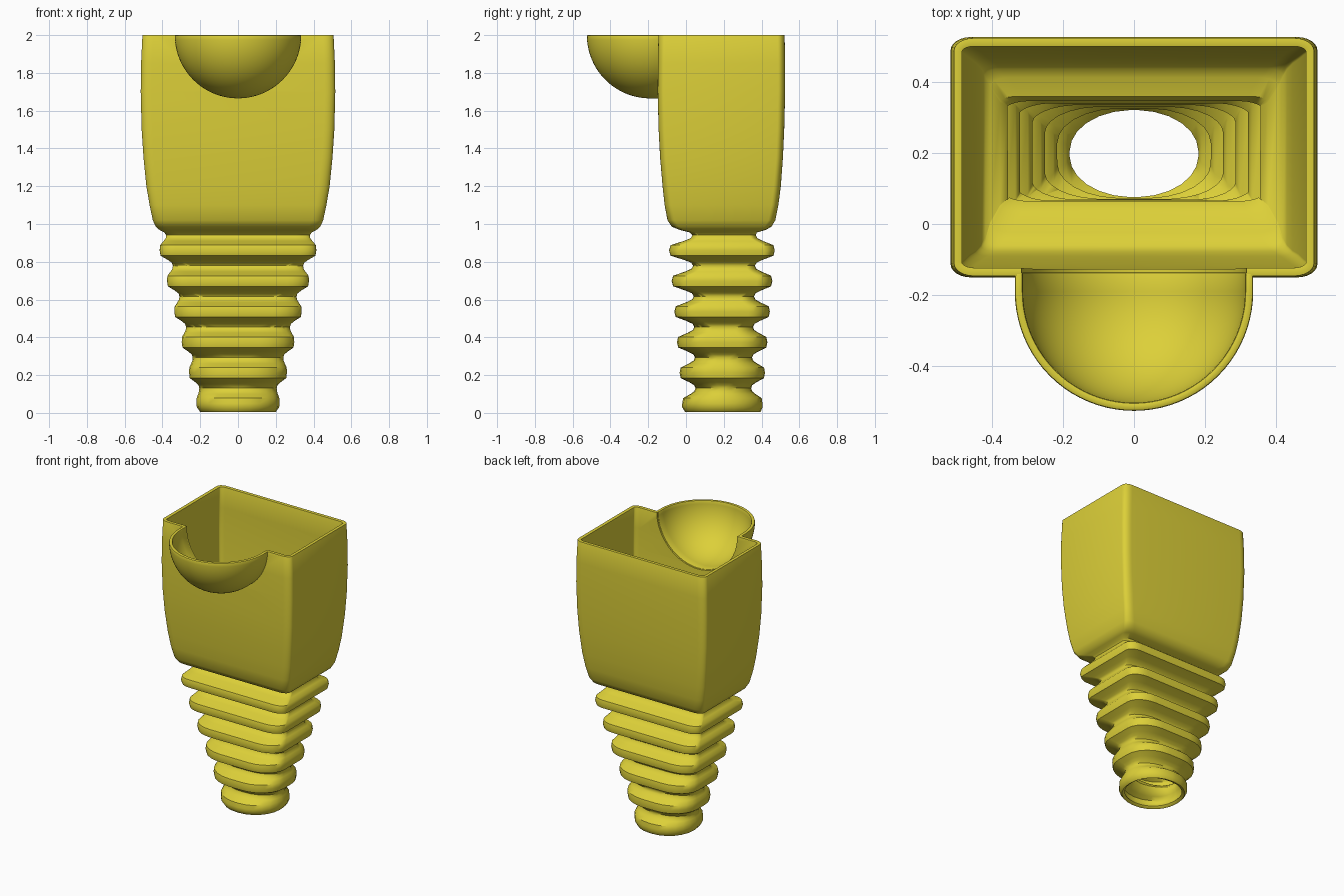
import bpy, bmesh, math

if "Cube" in bpy.data.objects:
    bpy.data.objects.remove(bpy.data.objects["Cube"])

mat = bpy.data.materials.new("yellow_rubber")
mat.diffuse_color = (0.72, 0.63, 0.04, 1)
mat.use_nodes = True
mat.node_tree.nodes["Principled BSDF"].inputs["Base Color"].default_value = mat.diffuse_color


def loft(name, rings, closed):
    """Skin a list of equally long point rings, bottom to top."""
    bm = bmesh.new()
    vs = [[bm.verts.new(p) for p in ring] for ring in rings]
    n = len(rings[0])
    for a, b in zip(vs, vs[1:]):
        for j in range(n if closed else n - 1):
            k = (j + 1) % n
            bm.faces.new((a[j], a[k], b[k], b[j]))
    bmesh.ops.remove_doubles(bm, verts=bm.verts, dist=1e-5)
    me = bpy.data.meshes.new(name)
    bm.to_mesh(me)
    bm.free()
    ob = bpy.data.objects.new(name, me)
    bpy.context.collection.objects.link(ob)
    me.materials.append(mat)
    return ob


def section(z, hx, y0, y1, f, seg=6):
    """Rounded rectangle; f is the rounded fraction of each half side."""
    cy, hy = (y0 + y1) / 2, (y1 - y0) / 2
    pts = []
    for q, (sx, sy) in enumerate([(1, 1), (-1, 1), (-1, -1), (1, -1)]):
        for i in range(seg + 1):
            a = math.pi / 2 * (q + i / seg)
            pts.append((hx * (sx * (1 - f) + f * math.cos(a)),
                        cy + hy * (sy * (1 - f) + f * math.sin(a)), z))
    return pts


def finish(ob, thickness, cutter=None):
    """Give the sheet a wall, round its rims, cut it and smooth it."""
    bpy.ops.object.select_all(action='DESELECT')
    bpy.context.view_layer.objects.active = ob
    ob.select_set(True)
    s = ob.modifiers.new("wall", 'SOLIDIFY')
    s.thickness, s.offset, s.use_even_offset = thickness, -1, True
    b = ob.modifiers.new("rim", 'BEVEL')
    b.width, b.segments = 0.007, 2
    b.limit_method, b.angle_limit = 'ANGLE', math.radians(75)
    if cutter:
        c = ob.modifiers.new("cut", 'BOOLEAN')
        c.operation, c.object, c.solver = 'DIFFERENCE', cutter, 'FLOAT'
    for m in list(ob.modifiers):
        bpy.ops.object.modifier_apply(modifier=m.name)
    bpy.ops.object.shade_smooth_by_angle(angle=math.radians(42))


# Ribbed sleeve: six ribs that widen and get squarer upwards
rings = [section(0.005, 0.20, -0.005, 0.395, 0.95),
         section(0.03, 0.218, -0.02, 0.405, 0.95)]
rounding = [0.95, 0.8, 0.62, 0.45, 0.3, 0.2]
for i in range(6):
    z, f = 0.05 + 0.162 * i, rounding[i]
    rib = (0.22 + 0.039 * i, -0.02 - 0.014 * i, 0.405 + 0.013 * i)
    up = (0.205 + 0.035 * i, 0.05 - 0.003 * i, 0.345 + 0.005 * i)
    low = (0.205 + 0.035 * (i - 1), 0.05 - 0.003 * (i - 1), 0.345 + 0.005 * (i - 1))
    for dz, t in [(-0.065, 0.08), (-0.05, 0.38), (-0.028, 0.93), (0, 1),
                  (0.028, 0.93), (0.05, 0.38), (0.065, 0.08), (0.081, 0)]:
        if i == 0 and dz < 0:
            continue
        base = low if dz < 0 else up
        rings.append(section(z + dz, *[b + (r - b) * t for b, r in zip(base, rib)], f))

# Plug housing above the ribs
for s in [(0.955, 0.39, 0.02, 0.375, 0.18), (0.968, 0.415, -0.03, 0.42, 0.16),
          (0.985, 0.435, -0.075, 0.452, 0.14), (1.02, 0.451, -0.098, 0.473, 0.13),
          (1.1, 0.468, -0.113, 0.489, 0.12), (1.2, 0.485, -0.124, 0.502, 0.12),
          (1.35, 0.500, -0.137, 0.513, 0.11), (1.5, 0.510, -0.145, 0.520, 0.11),
          (1.7, 0.515, -0.150, 0.525, 0.11), (1.85, 0.513, -0.149, 0.525, 0.11),
          (2.0, 0.506, -0.146, 0.522, 0.11)]:
    rings.append(section(*s))
boot = loft("boot_body", rings, True)

# Cutter for the opening between housing and scoop
bpy.ops.mesh.primitive_cylinder_add(vertices=64, radius=0.316, depth=0.3,
                                    location=(0, -0.15, 2), rotation=(math.pi / 2, 0, 0))
cutter = bpy.context.object
cutter.name = "opening_cutter"
finish(boot, 0.023, cutter)
cutter.hide_render = True
cutter.hide_set(True)

# Latch scoop: quarter ball with a short straight run into the wall
R, cy, back = 0.335, -0.19, -0.135
rings = []
for k in range(21):
    b = math.pi / 2 * (1 - k / 20)
    r, z = R * math.cos(b), 2 - R * math.sin(b)
    arc = [(r * math.cos(a), cy + r * math.sin(a), z)
           for a in [math.pi * (1 + j / 40) for j in range(41)]]
    rings.append([(-r, back, z)] + arc + [(r, back, z)])
scoop = loft("latch_scoop", rings, False)
finish(scoop, 0.023)
